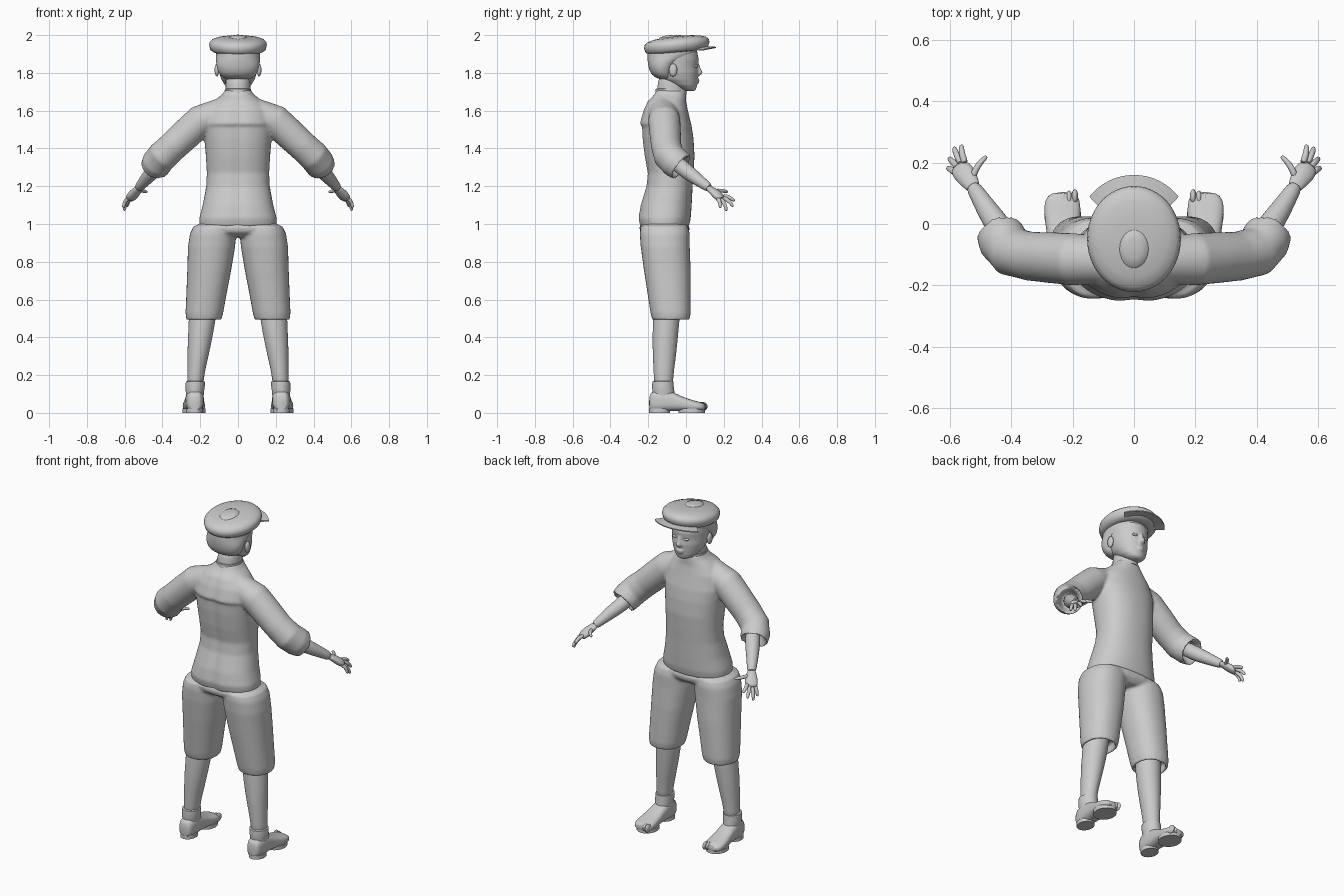
import bpy, bmesh, math
from mathutils import Vector

cube = bpy.data.objects.get("Cube")
if cube:
    bpy.data.objects.remove(cube)

grey = bpy.data.materials.new("plain grey")
grey.use_nodes = True
grey.diffuse_color = (0.6, 0.6, 0.6, 1)
grey.node_tree.nodes["Principled BSDF"].inputs["Base Color"].default_value = (0.6, 0.6, 0.6, 1)


def loft(bm, rings, n=32, power=1.0, cleft=0.0):
    """Skin closed rings given as (centre, u, v); cleft dents the -v side."""
    loops = []
    for c, u, v in rings:
        loop = []
        for i in range(n):
            a = 2 * math.pi * i / n
            k = 1 - cleft * math.exp(-((a - 1.5 * math.pi) / 0.13) ** 2)
            co, si = math.cos(a), math.sin(a)
            co = math.copysign(abs(co) ** power, co)
            si = math.copysign(abs(si) ** power, si)
            loop.append(bm.verts.new(c + (u * co + v * si) * k))
        loops.append(loop)
    for a, b in zip(loops, loops[1:]):
        for i in range(n):
            j = (i + 1) % n
            bm.faces.new((a[i], a[j], b[j], b[i]))
    bm.faces.new(loops[0][::-1])
    bm.faces.new(loops[-1])


def slices(rows, side=1):
    """Horizontal rings from rows of z, centre x, half width, back y, front y."""
    return [(Vector((side * x, (b + f) / 2, z)), Vector((w, 0, 0)), Vector((0, (f - b) / 2, 0)))
            for z, x, w, b, f in rows]


def sweep(points, radii, side=1, flat=1.0):
    """Rings square to a path."""
    pts = [Vector((side * x, y, z)) for x, y, z in points]
    rings = []
    for i, p in enumerate(pts):
        t = (pts[min(i + 1, len(pts) - 1)] - pts[max(i - 1, 0)]).normalized()
        u = t.cross(Vector((0, 0, 1))).normalized()
        rings.append((p, u * radii[i], t.cross(u) * radii[i] * flat))
    return rings


def finish(name, bm, mirror=False, voxel=0, subsurf=0, angle=50):
    bmesh.ops.recalc_face_normals(bm, faces=bm.faces[:])
    mesh = bpy.data.meshes.new(name)
    bm.to_mesh(mesh)
    bm.free()
    ob = bpy.data.objects.new(name, mesh)
    bpy.context.collection.objects.link(ob)
    mesh.materials.append(grey)
    if mirror:
        ob.modifiers.new("mirror", "MIRROR").use_mirror_merge = False
    if subsurf:
        ob.modifiers.new("subdivide", "SUBSURF").levels = subsurf
        ob.modifiers["subdivide"].render_levels = subsurf
    if voxel:
        rem = ob.modifiers.new("fuse", "REMESH")
        rem.mode, rem.voxel_size, rem.use_smooth_shade = "VOXEL", voxel, True
        smo = ob.modifiers.new("soften", "SMOOTH")
        smo.factor, smo.iterations = 0.5, 6
    bpy.ops.object.select_all(action="DESELECT")
    ob.select_set(True)
    bpy.context.view_layer.objects.active = ob
    if voxel:
        bpy.ops.object.shade_smooth()
    else:
        bpy.ops.object.shade_smooth_by_angle(angle=math.radians(angle))
    return ob


def ball(bm, centre, size):
    made = bmesh.ops.create_uvsphere(bm, u_segments=16, v_segments=10, radius=1)["verts"]
    for v in made:
        v.co = Vector([c + p * s for c, p, s in zip(centre, v.co, size)])


# Shirt: torso with a back seam and yoke, fused with hollow-ended sleeves
bm = bmesh.new()
torso = [(.985, .205, -.245, .015), (1.03, .205, -.255, .025), (1.1, .187, -.243, .03),
         (1.2, .168, -.212, .035), (1.27, .165, -.205, .04), (1.36, .17, -.222, .045),
         (1.45, .178, -.233, .04), (1.518, .185, -.236, .03), (1.53, .185, -.248, .027),
         (1.6, .17, -.228, .01), (1.65, .13, -.205, 0), (1.685, .085, -.17, 0), (1.71, .068, -.158, -.002)]
loft(bm, slices([(z, 0, w, b, f) for z, w, b, f in torso]), n=64, power=.88, cleft=.06)
for side in (1, -1):
    arm = [(.08, -.12, 1.595), (.2, -.115, 1.545), (.27, -.11, 1.48), (.34, -.105, 1.415),
           (.4, -.09, 1.36), (.428, -.055, 1.325), (.442, -.02, 1.298), (.432, -.04, 1.308), (.415, -.06, 1.33)]
    rings = sweep(arm[:7], [.075, .085, .083, .08, .082, .082, .076], side)
    for p, k in zip(arm[7:], (.75, .6)):
        c, u, v = rings[6]
        rings.append((Vector((side * p[0], p[1], p[2])), u * k, v * k))
    loft(bm, rings)
finish("shirt", bm, voxel=.008)

# Shorts: seat and two hollow legs
bm = bmesh.new()
loft(bm, slices([(.93, 0, .1, -.2, -.01), (.955, 0, .22, -.24, .015), (.98, 0, .24, -.248, .02),
                 (1, 0, .21, -.24, .01)]), power=.85)
for side in (1, -1):
    loft(bm, slices([(.99, .125, .11, -.24, .01), (.95, .132, .122, -.245, .02), (.88, .14, .125, -.24, .02),
                     (.75, .153, .116, -.222, .025), (.62, .168, .106, -.202, .025), (.53, .178, .1, -.188, .025),
                     (.49, .181, .092, -.178, .018), (.49, .181, .08, -.166, .006),
                     (.54, .18, .08, -.166, .006)], side), power=.9)
finish("shorts", bm, voxel=.008)

# Lower legs, ankle socks
bm = bmesh.new()
loft(bm, slices([(.6, .183, .078, -.175, -.025), (.48, .19, .07, -.175, -.035), (.38, .203, .064, -.178, -.045),
                 (.28, .214, .053, -.175, -.055), (.2, .224, .044, -.17, -.068), (.1, .229, .042, -.168, -.07)]))
finish("lower_legs", bm, mirror=True, subsurf=1)
bm = bmesh.new()
loft(bm, slices([(.08, .228, .045, -.175, -.06), (.118, .228, .049, -.178, -.062), (.14, .227, .051, -.18, -.065),
                 (.165, .226, .05, -.178, -.066), (.168, .226, .043, -.17, -.072)]))
finish("ankle_socks", bm, mirror=True)

# Shoes lofted heel to toe, with toes showing through
bm = bmesh.new()
rings = []
for y, x, w, low, top in [(-.196, .228, .028, .012, .09), (-.18, .228, .043, .006, .118), (-.12, .229, .049, .006, .125),
                          (-.07, .23, .05, .01, .112), (-.02, .232, .054, .01, .085), (.04, .234, .061, .008, .066),
                          (.08, .234, .057, .01, .056), (.105, .23, .04, .016, .045)]:
    rings.append((Vector((x, y, (low + top) / 2)), Vector((w, 0, 0)), Vector((0, 0, (top - low) / 2))))
loft(bm, rings, power=.75)
finish("shoes", bm, mirror=True, subsurf=1)
bm = bmesh.new()
for i in range(5):
    ball(bm, (.193 + .019 * i, .088 - .005 * i, .034), (.011, .026, .025 - .002 * i))
finish("toes", bm, mirror=True)
bm = bmesh.new()
loft(bm, [(Vector((x, y, z)), Vector((w, 0, 0)), Vector((0, l, 0))) for x, y, z, w, l in
          [(.23, -.14, 0, .045, .055), (.23, -.14, .022, .045, .055)]])
loft(bm, [(Vector((.233, .03, z)), Vector((.06, 0, 0)), Vector((0, .07, 0))) for z in (0, .022)])
finish("soles", bm, mirror=True)

# Forearms and hands
bm = bmesh.new()
loft(bm, sweep([(.4, -.07, 1.34), (.44, -.01, 1.288), (.478, .045, 1.248), (.512, .1, 1.207), (.53, .128, 1.187)],
               [.042, .042, .036, .027, .024]), n=20)
finish("forearms", bm, mirror=True, subsurf=1)
bm = bmesh.new()
loft(bm, sweep([(.52, .112, 1.197), (.535, .138, 1.178), (.552, .162, 1.158), (.568, .182, 1.138), (.573, .19, 1.13)],
               [.023, .029, .037, .034, .022], flat=.62), n=20)
finish("palms", bm, mirror=True, subsurf=1)
bm = bmesh.new()
fingers = [((.55, .195, 1.15), (.563, .258, 1.122)), ((.562, .194, 1.142), (.587, .25, 1.092)),
           ((.573, .183, 1.135), (.603, .215, 1.07)), ((.58, .165, 1.138), (.608, .182, 1.085)),
           ((.528, .148, 1.175), (.481, .222, 1.17))]
for a, b in fingers:
    a, b = Vector(a), Vector(b)
    bend = Vector((.006, .006, .004))
    loft(bm, sweep([a, a.lerp(b, .4) + bend, a.lerp(b, .75) + bend * .6, a.lerp(b, .96), b],
                   [.013, .011, .0095, .0075, .003]), n=10)
finish("fingers", bm, mirror=True, subsurf=1)

# Neck and collar
bm = bmesh.new()
loft(bm, slices([(.2 + z, 0, w, b, f) for z, w, b, f in [(1.44, .068, -.16, -.01), (1.5, .066, -.155, -.005),
                                                     (1.54, .065, -.15, 0), (1.6, .066, -.14, 0)]]))
finish("neck", bm, subsurf=1)
bm = bmesh.new()
loft(bm, slices([(1.685, 0, .072, -.163, .003), (1.7, 0, .071, -.162, .003), (1.715, 0, .069, -.16, 0),
                 (1.717, 0, .06, -.15, -.01)]))
finish("collar", bm)

# Head with brow, eyes, nose, lips and ears
bm = bmesh.new()
loft(bm, slices([(1.703, 0, .022, -.005, .04), (1.712, 0, .045, -.03, .053), (1.735, 0, .07, -.08, .059),
                 (1.765, 0, .088, -.13, .062), (1.8, 0, .1, -.16, .065), (1.83, 0, .104, -.17, .062),
                 (1.87, 0, .107, -.18, .067), (1.91, 0, .108, -.185, .06), (1.94, 0, .1, -.17, .045)]))
loft(bm, slices([(1.782, 0, .008, .04, .068), (1.792, 0, .02, .04, .082), (1.802, 0, .017, .04, .09),
                 (1.825, 0, .012, .04, .077), (1.85, 0, .011, .04, .068)]), n=16)
ball(bm, (0, .06, 1.763), (.025, .012, .006))
ball(bm, (0, .06, 1.751), (.021, .011, .007))
finish("head", bm, voxel=.005)
bm = bmesh.new()
ball(bm, (.037, .051, 1.835), (.017, .011, .008))
finish("eyes", bm, mirror=True)
bm = bmesh.new()
ball(bm, (.112, -.068, 1.815), (.012, .022, .034))
finish("ears", bm, mirror=True)

# Hair
bm = bmesh.new()
loft(bm, slices([(1.765, 0, .06, -.14, -.07), (1.778, 0, .085, -.168, -.065), (1.8, 0, .104, -.19, -.06),
                 (1.835, 0, .114, -.2, -.05), (1.865, 0, .117, -.204, -.01), (1.885, 0, .117, -.205, .045),
                 (1.92, 0, .117, -.205, .066), (1.95, 0, .11, -.19, .05)]), power=.95)
finish("hair", bm, subsurf=1)

# Flat cap, tilted slightly back, with a low crown bump and a peak
bm = bmesh.new()
rings = []
for k, z in [(.7, -.042), (.86, -.04), (.96, -.026), (1, -.004), (.98, .012), (.9, .025),
             (.72, .035), (.45, .041), (.2, .043), (.02, .043)]:
    c = Vector((0, -.049, 1.951 + z))
    rings.append((c, Vector((.153 * k, 0, 0)), Vector((0, .173 * k, .017 * k))))
loft(bm, rings, n=48)
loft(bm, [(Vector((0, -.08, z)), Vector((.05 * k, 0, 0)), Vector((0, .065 * k, .006 * k)))
          for k, z in [(1, 1.985), (.9, 1.993), (.5, 1.999), (.05, 2)]])
finish("cap", bm)

bm = bmesh.new()
rows = []
for i in range(25):
    t = -1 + i / 12
    a = t * math.radians(52)
    edge = (.185 * math.sin(a), -.025 + .185 * math.cos(a))
    inner = (.115 * math.sin(a), -.03 + .1 * math.cos(a))
    drop = .014 * t * t
    rows.append([bm.verts.new((x, y, z - drop)) for (x, y), z in
                 [(inner, 1.936), (edge, 1.932), (edge, 1.938), (inner, 1.944)]])
for a, b in zip(rows, rows[1:]):
    for i in range(4):
        j = (i + 1) % 4
        bm.faces.new((a[i], a[j], b[j], b[i]))
bm.faces.new(rows[0])
bm.faces.new(rows[-1][::-1])
finish("cap_peak", bm, angle=30)
